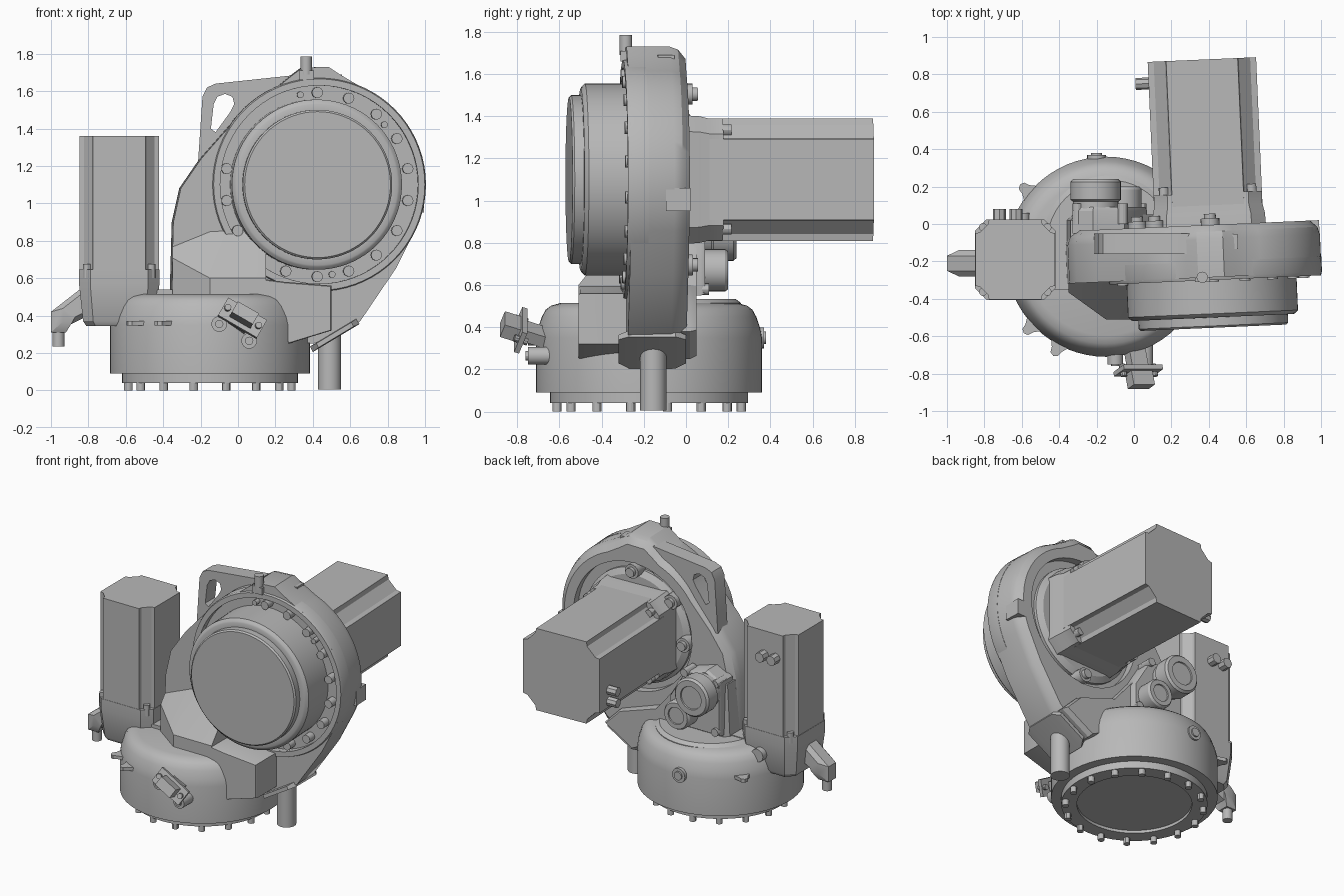
import bpy, bmesh
from math import sin, cos, radians, pi
from mathutils import Matrix

old = bpy.data.objects.get("Cube")
if old:
    bpy.data.objects.remove(old, do_unlink=True)

grey = bpy.data.materials.new("cast_grey")
grey.use_nodes = True
grey.diffuse_color = (0.48, 0.48, 0.48, 1)
grey.node_tree.nodes["Principled BSDF"].inputs["Base Color"].default_value = (0.48, 0.48, 0.48, 1)

parts = []
AX, AZ = 0.41, 1.1          # main axis of the arm
TILT = (Matrix.Translation((AX, -0.2, 0)) @ Matrix.Rotation(radians(2.5), 4, 'Z')
        @ Matrix.Translation((-AX, 0.2, 0)))


def place(u, v, h, axis):
    return {'X': (h, u, v), 'Y': (u, h, v), 'Z': (u, v, h)}[axis]


def finish(name, bm, matrix):
    bmesh.ops.remove_doubles(bm, verts=bm.verts, dist=1e-5)
    bmesh.ops.recalc_face_normals(bm, faces=bm.faces)
    mesh = bpy.data.meshes.new(name)
    bm.to_mesh(mesh)
    bm.free()
    mesh.materials.append(grey)
    ob = bpy.data.objects.new(name, mesh)
    bpy.context.collection.objects.link(ob)
    if matrix:
        ob.matrix_world = matrix
    parts.append(ob)
    return ob


def loft(name, pts, sections, axis='Y', centre=(0, 0), matrix=None):
    """Extrude an outline through (height, scale) sections."""
    bm = bmesh.new()
    rings = [[bm.verts.new(place(centre[0] + (u - centre[0]) * s, centre[1] + (v - centre[1]) * s, h, axis))
              for u, v in pts] for h, s in sections]
    n = len(pts)
    for a, b in zip(rings, rings[1:]):
        for i in range(n):
            j = (i + 1) % n
            bm.faces.new((a[i], a[j], b[j], b[i]))
    bm.faces.new(rings[0])
    bm.faces.new(rings[-1])
    return finish(name, bm, matrix)


def box(name, lo, hi, matrix=None):
    pts = [(lo[0], lo[1]), (hi[0], lo[1]), (hi[0], hi[1]), (lo[0], hi[1])]
    return loft(name, pts, [(lo[2], 1), (hi[2], 1)], 'Z', matrix=matrix)


def lathe(name, profile, centre, axis='Z', steps=64, matrix=None):
    """Spin a (radius, height) profile round an axis through centre."""
    bm = bmesh.new()
    vs = [bm.verts.new((r, 0, h)) for r, h in profile]
    es = [bm.edges.new(p) for p in zip(vs, vs[1:])]
    bmesh.ops.spin(bm, geom=vs + es, cent=(0, 0, 0), axis=(0, 0, 1), angle=2 * pi, steps=steps)
    for v in bm.verts:
        x, y, h = v.co
        v.co = place(centre[0] + x, centre[1] + y, h, axis)
    return finish(name, bm, matrix)


def cyl(name, centre, r, h0, h1, axis='Z', steps=20, matrix=None):
    return lathe(name, [(0, h0), (r, h0), (r, h1), (0, h1)], centre, axis, steps, matrix)


def cut(ob, cutter):
    cutter.hide_render = True
    mod = ob.modifiers.new("cut", 'BOOLEAN')
    mod.object = cutter
    mod.solver = 'EXACT'
    bpy.context.view_layer.objects.active = ob
    bpy.ops.object.modifier_apply(modifier=mod.name)
    parts.remove(cutter)
    bpy.data.objects.remove(cutter, do_unlink=True)


def arc(cx, cz, r, a0, a1, n):
    angles = [radians(a0 + (a1 - a0) * i / n) for i in range(n + 1)]
    return [(cx + r * cos(a), cz + r * sin(a)) for a in angles]


def motor_outline(cx, cy, half):
    """Square with stepped, chamfered corners."""
    corner = [(1, .66), (.89, .68), (.85, .72), (.72, .85), (.68, .89), (.66, 1)]
    pts = []
    for k in range(4):
        c, s = round(cos(k * pi / 2)), round(sin(k * pi / 2))
        pts += [(cx + half * (x * c - y * s), cy + half * (x * s + y * c)) for x, y in corner]
    return pts


def chamfered_square(cx, cy, half, flat):
    pts = ((1, flat), (flat, 1), (-flat, 1), (-1, flat), (-1, -flat), (-flat, -1), (flat, -1), (1, -flat))
    return [(cx + half * x, cy + half * y) for x, y in pts]


# Round base with bolted flange
BX, BY = -0.15, -0.175
lathe("base_housing", [(0, .06), (.37, .06), (.37, .04), (.47, .04), (.47, .09), (.535, .09), (.535, .35),
                       (.527, .395), (.508, .45), (.49, .483), (.465, .502), (.42, .515), (0, .515)], (BX, BY))
for i in range(16):
    a = 2 * pi * (i + .5) / 16
    cyl("base_bolt", (BX + .445 * cos(a), BY + .445 * sin(a)), .022, 0, .05, steps=12)
for a in (140, 223, 242):
    m = Matrix.Translation((BX, BY, .36)) @ Matrix.Rotation(radians(a), 4, 'Z')
    loft("base_tab", [(.5, -.07), (.56, -.03), (.59, -.022), (.6, 0), (.59, .022), (.56, .03), (.5, .07)],
         [(-.012, 1), (.012, 1)], 'Z', matrix=m)
cyl("base_rear_plug", (-.2, .35), .05, .3, .37, 'Y')
cyl("base_rear_plug_core", (-.2, .35), .03, .3, .38, 'Y')
loft("base_rear_saddle", arc(-.13, -.1, .36, 0, 180, 24), [(.45, 1), (.515, 1), (.535, .93)], 'Z', (-.13, -.1))

# Arm plate
outline = (arc(.43, AZ, .57, 68, -25, 28) + [(.84, .65), (.65, .37), (.58, .32), (.4, .25), (.2, .27), (-.3, .45),
           (-.36, .54), (-.35, .9), (-.31, 1.08), (-.2, 1.24)] + arc(.43, AZ, .57, 146, 112, 8)
           + [(.28, 1.68), (.34, 1.725), (.48, 1.73), (.54, 1.69)])
plate = loft("arm_plate", outline, [(-.285, 1), (-.08, 1), (-.04, .98), (-.005, .92)], 'Y', (.38, 1.0), TILT)
cut(plate, cyl("rear_cutter", (.43, AZ), .45, -.06, .3, 'Y', 64, TILT))
cut(plate, cyl("front_cutter", (.43, AZ), .53, -.5, -.25, 'Y', 64, TILT))
lathe("front_rim", [(.53, -.25), (.53, -.3), (.565, -.3), (.572, -.28), (.572, -.2), (.53, -.2), (.53, -.25)],
      (.43, AZ), 'Y', 72, TILT)
cyl("top_pin", (.365, -.285), .03, 1.69, 1.785)
box("top_pin_seat", (.325, -.31, 1.66), (.405, -.25, 1.71))
box("side_clip", (.88, -.12, .95), (.998, -.005, 1.06), TILT)
box("top_clip", (.44, -.14, 1.62), (.56, -.06, 1.69), TILT)

# Lower foot and webs joining the arm to the base
loft("foot_ramp", [(-.27, .86), (-.3, .86), (-.51, .6), (-.51, .1), (-.27, .1)],
     [(-.35, .4), (-.15, 1), (.15, 1)], 'X', (-.27, .78))
loft("foot_block", [(.1, .5), (.27, .25), (.5, .32), (.5, .56), (.25, .58), (.1, .6)],
     [(-.25, 1), (-.5, 1), (-.51, .97)], 'Y', (.35, .4))
loft("rear_web", [(-.36, .5), (-.34, .9), (-.05, .9), (.2, .6), (.5, .5), (.62, .38), (.4, .25), (.1, .4)],
     [(-.15, 1), (.02, 1), (.05, .94)], 'Y', (.2, .5))
loft("cable_flange", [(.4, .205), (.65, .355), (.635, .385), (.385, .235)],
     [(-.32, .75), (-.27, 1), (-.05, 1), (.0, .75)], 'Y', (.52, .3))
cyl("cable_pipe", (.49, -.155), .062, .005, .36, steps=32)

# Carrying loop
loop = loft("lifting_loop", [(.3, 1.685), (-.12, 1.64), (-.165, 1.62), (-.19, 1.57), (-.215, 1.2), (-.05, 1.2),
                             (.3, 1.5)], [(-.16, 1), (-.05, 1)])
cut(loop, loft("loop_cutter", [(-.13, 1.53), (-.11, 1.57), (-.07, 1.585), (-.03, 1.57), (-.02, 1.53), (-.04, 1.49),
                               (-.12, 1.38), (-.145, 1.4)], [(-.4, 1), (.2, 1)]))

# Front output drum and its bolt circle
lathe("output_drum", [(0, -.2), (.455, -.2), (.455, -.48), (.44, -.495), (.43, -.5), (.4, -.5), (.4, -.545),
                      (.39, -.555), (0, -.555)], (AX, AZ), 'Y', 72, TILT)
for i in range(18):
    if i not in (1, 2, 3, 7):
        a = radians(90 + 20 * i)
        cyl("drum_bolt", (.42 + .492 * cos(a), AZ + .492 * sin(a)), .029, -.31, -.2, 'Y', 16, TILT)
for x, z in ((.33, 1.58), (.78, 1.42), (.04, .79), (.5, .62)):
    cyl("small_bolt", (x, z), .018, -.29, -.2, 'Y', 12, TILT)

# Rear drive motor
lathe("motor_seat", [(0, -.1), (.4, -.1), (.4, -.04), (.36, -.015), (0, -.015)], (AX, AZ), 'Y', 64, TILT)
loft("motor_flange", chamfered_square(AX, AZ, .295, .75), [(-.08, 1.04), (.05, 1.02), (.1, .98), (.165, .98)],
     'Y', (AX, AZ), TILT)
loft("rear_motor", motor_outline(AX, AZ, .29), [(.1, 1), (.88, 1)], 'Y', matrix=TILT)
for sx in (-1, 1):
    for sz in (-1, 1):
        cyl("motor_bolt", (AX + .235 * sx, AZ + .235 * sz), .026, .1, .205, 'Y', 12, TILT)
for z in (.95, 1.03):
    cyl("motor_plug", (.765, z), .032, .05, .16, 'X', 8, TILT)
for a in (92, 140, 183, 272):
    a = radians(a)
    c = (.43 + .405 * cos(a), AZ + .405 * sin(a))
    cyl("rear_boss", c, .05, -.1, .03, 'Y', 20, TILT)
    cyl("rear_boss_cap", c, .032, -.1, .055, 'Y', 16, TILT)

# Vertical motor on its adapter
MX, MY = -.635, -.19
loft("motor_adapter", chamfered_square(MX, MY, .215, .72), [(.345, .82), (.37, .9), (.57, 1), (.645, 1)],
     'Z', (MX, MY))
loft("upright_motor", motor_outline(MX, MY, .213), [(.6, 1), (1.36, 1)], 'Z')
for sx in (-1, 1):
    for sy in (-1, 1):
        cyl("upright_bolt", (MX + .172 * sx, MY + .172 * sy), .022, .6, .675, steps=12)
for x in (-.72, -.63):
    cyl("upright_plug", (x, 1.19), .035, -.02, .08, 'Y', 8)
box("adapter_bridge", (-.45, -.35, .4), (-.3, 0, .54))
cyl("adapter_plug", (-.6, .48), .045, 0, .06, 'Y')

# Side cable arm, narrowing outwards
loft("cable_arm", [(-.82, .56), (-1.0, .42), (-1.0, .31), (-.92, .31), (-.9, .35), (-.82, .39)],
     [(-.28, .65), (-.25, 1), (-.17, 1), (-.14, .65)], 'Y', (-.82, .47))
cyl("cable_arm_peg", (-.96, -.21), .032, .235, .34)

# Rear valve cluster
loft("valve_block", [(-.33, .55), (-.33, .93), (-.22, .99), (-.05, .94), (.07, .74), (.07, .55)],
     [(-.05, 1), (.07, 1), (.09, .95)], 'Y', (-.13, .74))
for n, x, z, r, y in (("large_cap", -.205, .85, .135, .24), ("small_cap", -.06, .67, .1, .2)):
    lathe(n, [(0, 0), (r * .9, 0), (r * .9, y - .12), (r, y - .11), (r, y - .015), (r * .9, y), (r * .6, y),
              (r * .58, y - .008), (0, y - .008)], (x, z), 'Y', 32)
for x, z in ((-.3, .92), (-.3, .58), (.04, .58), (-.06, .94)):
    cyl("valve_bolt", (x, z), .028, 0, .11, 'Y', 12)

# Front connector bracket
for x, z in ((-.1, .355), (.06, .265)):
    cyl("front_knob", (x, z), .042, -.75, -.6, 'Y')
    cyl("front_knob_core", (x, z), .022, -.76, -.7, 'Y', 12)
turn = (Matrix.Translation((.025, -.79, .39)) @ Matrix.Rotation(radians(30), 4, 'Y')
        @ Matrix.Rotation(radians(-20), 4, 'X'))
box("connector_plate", (-.12, -.005, -.06), (.12, .02, .055), turn)
box("connector_socket", (-.065, -.085, -.035), (.065, 0, .035), turn)
box("connector_neck", (-.05, 0, -.03), (.05, .16, .03), turn)
for x in (-.095, .095):
    cyl("connector_screw", (x, 0), .018, -.025, .04, 'Y', 10, turn)

# Smooth rounded surfaces, keep edges crisp
bpy.ops.object.select_all(action='DESELECT')
for ob in parts:
    ob.select_set(True)
bpy.context.view_layer.objects.active = parts[0]
bpy.ops.object.shade_smooth_by_angle(angle=radians(30))
